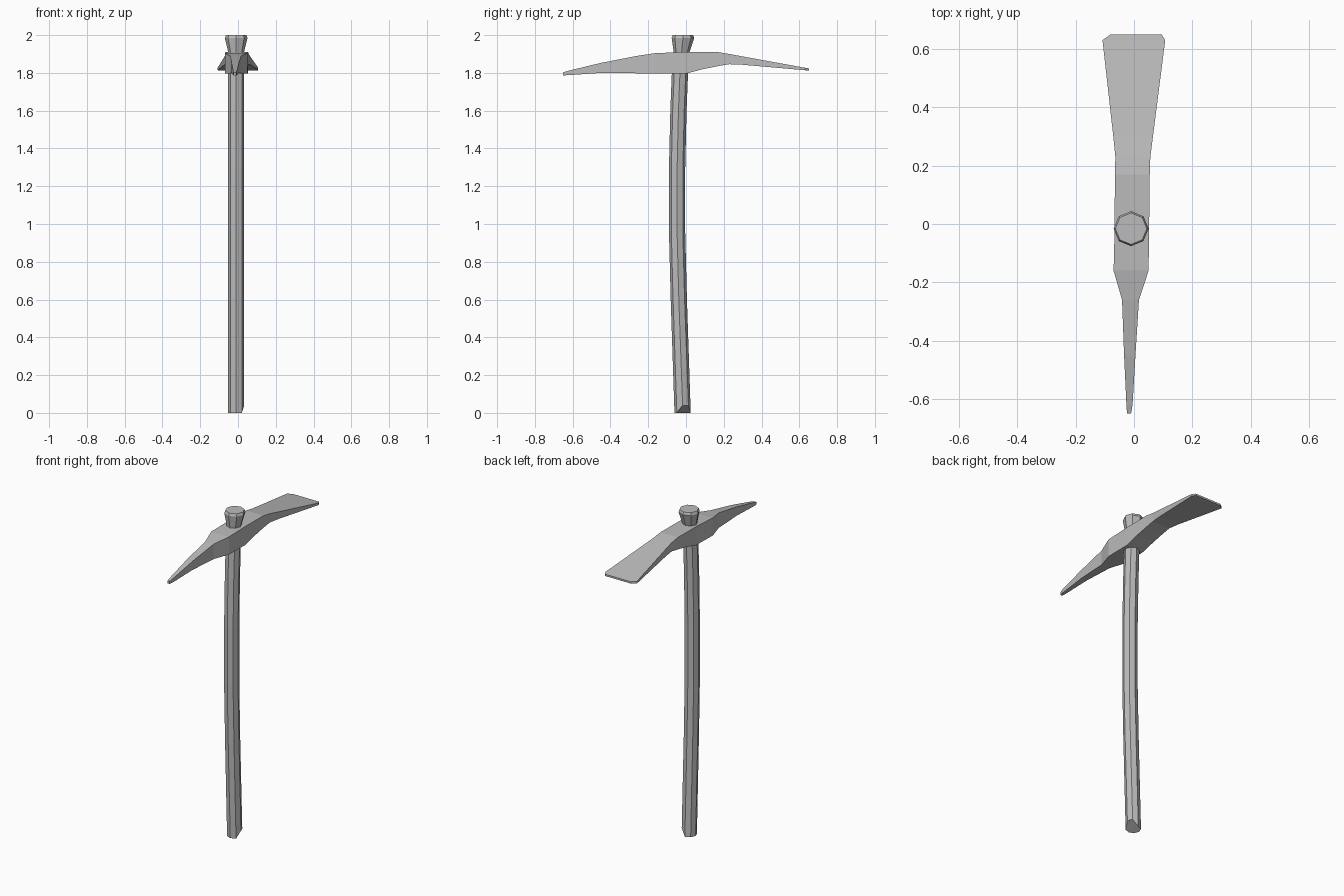
import bpy
import bmesh
from mathutils import Vector
from math import cos, sin, tau

SIDES = 8
CENTRE_X = -0.01

default_cube = bpy.data.objects.get("Cube")
if default_cube:
    bpy.data.objects.remove(default_cube, do_unlink=True)


def make_material(name, colour):
    material = bpy.data.materials.new(name)
    material.use_nodes = True
    material.diffuse_color = colour
    material.node_tree.nodes["Principled BSDF"].inputs["Base Color"].default_value = colour
    return material


def loft(name, rings, material):
    """Join equal-sized rings of points into a closed, flat-shaded solid."""
    bm = bmesh.new()
    loops = [[bm.verts.new(point) for point in ring] for ring in rings]
    for lower, upper in zip(loops, loops[1:]):
        for i in range(len(lower)):
            j = (i + 1) % len(lower)
            bm.faces.new((lower[i], lower[j], upper[j], upper[i]))
    bm.faces.new(loops[0][::-1])
    bm.faces.new(loops[-1])
    bmesh.ops.recalc_face_normals(bm, faces=bm.faces)
    mesh = bpy.data.meshes.new(name)
    bm.to_mesh(mesh)
    bm.free()
    mesh.materials.append(material)
    part = bpy.data.objects.new(name, mesh)
    bpy.context.collection.objects.link(part)
    return part


def octagon(z, y, radius):
    return [Vector((CENTRE_X + radius * cos(tau * i / SIDES),
                    y + radius * sin(tau * i / SIDES), z)) for i in range(SIDES)]


def head_section(y, left, right, bottom, top):
    return [(left, y, bottom), (right, y, bottom), (right, y, top), (left, y, top)]


grey = make_material("plain grey", (0.5, 0.5, 0.5, 1))

# Bowed handle with a flared top: height, depth offset, radius
handle_path = [
    (0, -0.018, 0.043),
    (0.6, -0.038, 0.043),
    (0.95, -0.047, 0.043),
    (1.3, -0.047, 0.043),
    (1.6, -0.04, 0.043),
    (1.8, -0.032, 0.043),
    (1.91, -0.023, 0.042),
    (1.985, -0.016, 0.06),
    (2, -0.016, 0.054),
]
handle_rings = [octagon(*step) for step in handle_path]
# Chipped corner at the foot
for corner in handle_rings[0][:2]:
    corner.z += 0.04
loft("handle", handle_rings, grey)

# Head from the pick point to the broad blade: y, left, right, bottom, top
head_path = [
    (-0.65, -0.024, -0.01, 1.787, 1.803),
    (-0.62, -0.026, -0.005, 1.788, 1.812),
    (-0.45, -0.034, 0.005, 1.8, 1.853),
    (-0.26, -0.041, 0.017, 1.798, 1.89),
    (-0.16, -0.07, 0.05, 1.796, 1.905),
    (0, -0.066, 0.052, 1.796, 1.91),
    (0.09, -0.066, 0.053, 1.82, 1.91),
    (0.17, -0.065, 0.054, 1.836, 1.91),
    (0.23, -0.064, 0.056, 1.846, 1.9),
    (0.3, -0.071, 0.065, 1.843, 1.887),
    (0.63, -0.108, 0.107, 1.814, 1.827),
    (0.65, -0.08, 0.095, 1.813, 1.824),
]
loft("pick_head", [head_section(*step) for step in head_path], grey)
